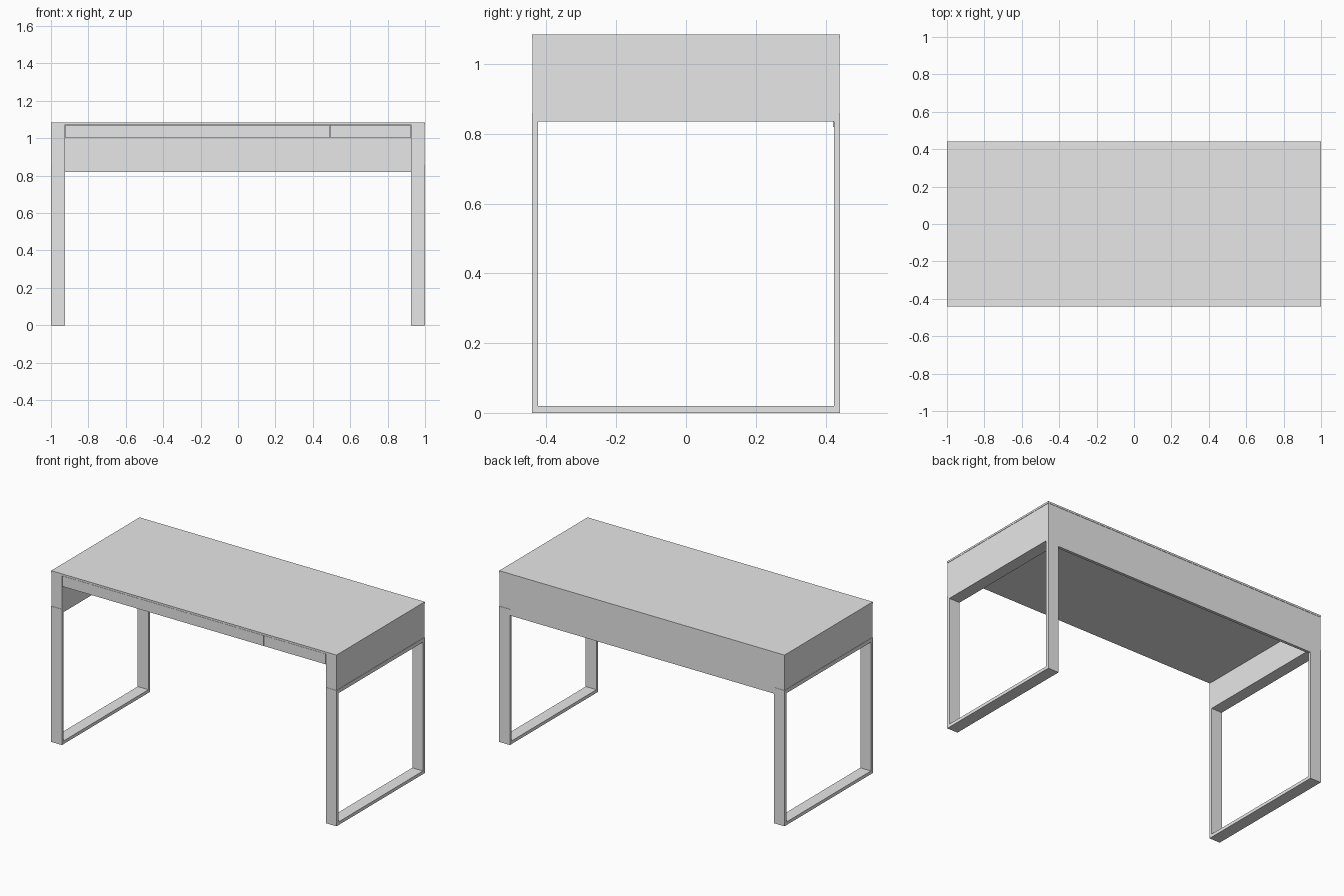
import bpy

cube = bpy.data.objects.get("Cube")
if cube:
    bpy.data.objects.remove(cube, do_unlink=True)

# One plain finish for the whole desk
grey = bpy.data.materials.new("light_grey")
grey.use_nodes = True
colour = (0.8, 0.8, 0.8, 1)
grey.diffuse_color = colour
grey.node_tree.nodes["Principled BSDF"].inputs["Base Color"].default_value = colour

W, D, H = 1.0, 0.442, 1.085      # half width, half depth, height
SLAB = 1.073                     # underside of the top
LEG = 0.075                      # width of the side frames
FRAME_TOP = 0.86
REVEAL = 0.002                   # small step between parts
DRAWER_Z = 1.005
BACK_Z = 0.82


def box(name, x, y, z):
    """Box spanning the given (low, high) ranges."""
    verts = [(a, b, c) for a in x for b in y for c in z]
    faces = [(0, 1, 3, 2), (4, 6, 7, 5), (0, 4, 5, 1),
             (2, 3, 7, 6), (0, 2, 6, 4), (1, 5, 7, 3)]
    mesh = bpy.data.meshes.new(name)
    mesh.from_pydata(verts, [], faces)
    mesh.materials.append(grey)
    obj = bpy.data.objects.new(name, mesh)
    bpy.context.collection.objects.link(obj)
    return obj


def loop_frame(name, x, outer, inner):
    """Closed rectangular leg loop; outer and inner are (y0, y1, z0, z1)."""
    verts = []
    for px in x:
        for y0, y1, z0, z1 in (outer, inner):
            verts += [(px, y0, z0), (px, y1, z0), (px, y1, z1), (px, y0, z1)]
    faces = []
    for i in range(4):
        j = (i + 1) % 4
        faces += [(i, i + 4, j + 4, j), (i + 8, j + 8, j + 12, i + 12),
                  (i, j, j + 8, i + 8), (i + 4, i + 12, j + 12, j + 4)]
    mesh = bpy.data.meshes.new(name)
    mesh.from_pydata(verts, [], faces)
    mesh.materials.append(grey)
    obj = bpy.data.objects.new(name, mesh)
    bpy.context.collection.objects.link(obj)


# Table top
box("table_top", (-W, W), (-D, D), (SLAB, H))

# Side frames and the deep side panels above them
yb = D - REVEAL
for side, s in (("left", 1), ("right", -1)):
    span = sorted((s * (W - LEG), s * W))
    loop_frame(side + "_leg_frame", span,
               (-D, D, 0, FRAME_TOP), (-D + 0.018, D - 0.018, 0.02, 0.836))
    panel = sorted((s * (W - LEG), s * (W - REVEAL)))
    box(side + "_side_panel", panel, (-yb, yb), (FRAME_TOP, SLAB))

# Back panel
inside = W - LEG
box("back_panel", (-inside, inside), (yb - 0.018, yb), (BACK_Z, SLAB))

# Drawer case and the two drawer fronts
box("drawer_case", (-inside, inside), (-yb + 0.02, yb - 0.018), (DRAWER_Z, SLAB))
gap, split = 0.002, 0.49
for name, x0, x1 in (("wide_drawer_front", -inside, split),
                     ("narrow_drawer_front", split, inside)):
    box(name, (x0 + gap, x1 - gap), (-yb, -yb + 0.02), (DRAWER_Z, SLAB - gap))
